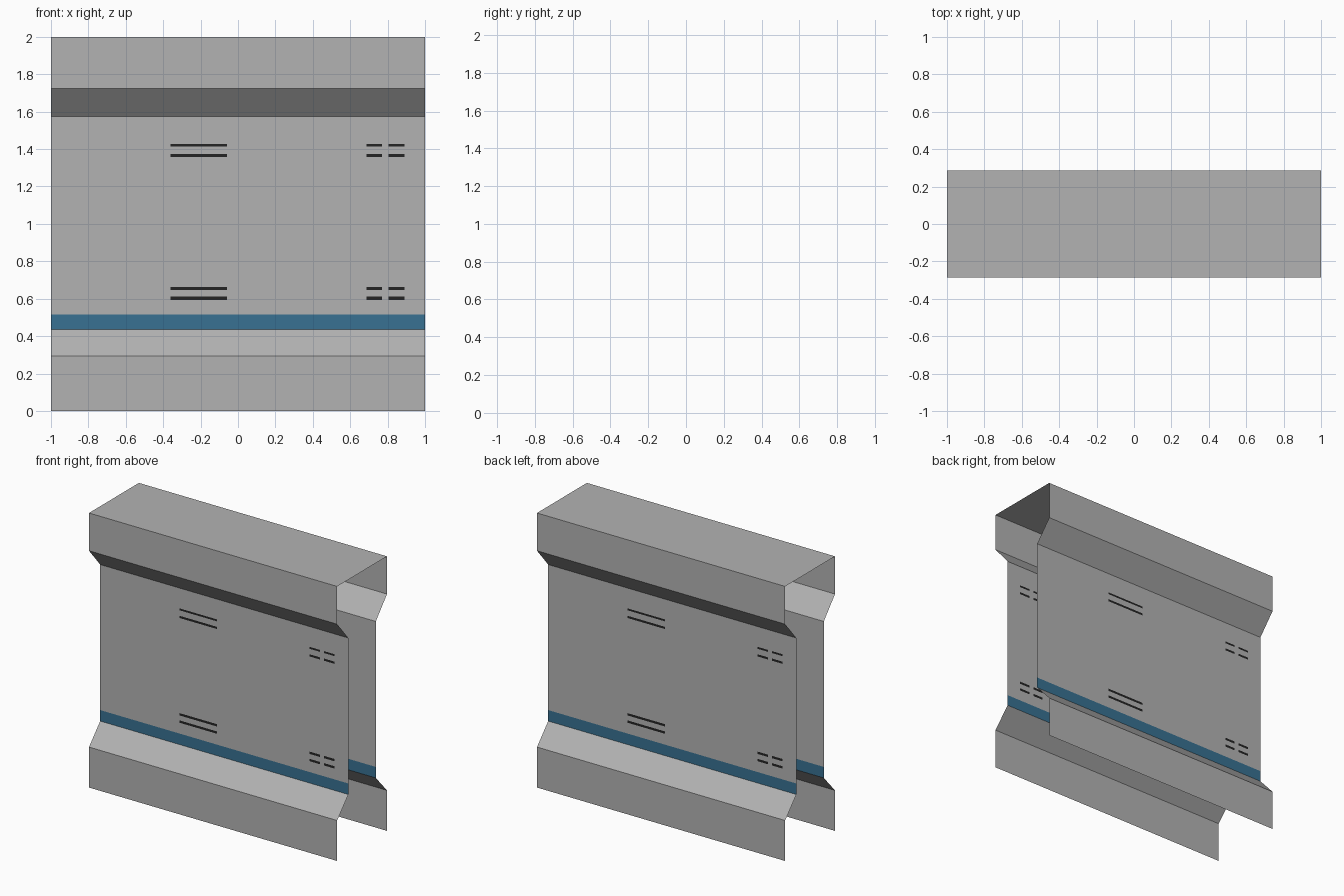
import bpy, bmesh, math
from mathutils import Matrix

if "Cube" in bpy.data.objects:
    bpy.data.objects.remove(bpy.data.objects["Cube"])


def material(name, rgb):
    m = bpy.data.materials.new(name)
    m.diffuse_color = (*rgb, 1)
    m.use_nodes = True
    m.node_tree.nodes["Principled BSDF"].inputs["Base Color"].default_value = m.diffuse_color
    return m


MATS = [material("concrete grey", (0.45, 0.45, 0.45)),
        material("stripe blue", (0.04, 0.167, 0.287)),
        material("vent black", (0.017, 0.017, 0.017))]

OUT, IN = 0.287, 0.158                      # outer and recessed depth
BARS_X = [(-0.36, -0.058), (0.688, 0.77), (0.804, 0.89)]
BARS_Z = [(0.594, 0.611), (0.647, 0.664), (1.357, 1.373), (1.413, 1.427)]
STRIPE = (0.435, 0.515)


def sheet(name, profile, xs=(-1, 1), rule=None, turned=False):
    """Extrude a (y, z) profile along x as a thin open sheet."""
    bm = bmesh.new()
    rows = [[bm.verts.new((x, y, z)) for x in xs] for y, z in profile]
    for a, b in zip(rows, rows[1:]):
        for i in range(len(xs) - 1):
            f = bm.faces.new((a[i], a[i + 1], b[i + 1], b[i]))
            if rule:
                f.material_index = rule(f.calc_center_median())
    if turned:                              # half turn gives the back side
        bm.transform(Matrix.Rotation(math.pi, 4, 'Z'))
    me = bpy.data.meshes.new(name)
    bm.to_mesh(me)
    bm.free()
    for m in MATS:
        me.materials.append(m)
    ob = bpy.data.objects.new(name, me)
    bpy.context.collection.objects.link(ob)
    return ob


def wall_colour(c):
    if c.z < STRIPE[1]:
        return 1
    in_x = any(a < c.x < b for a, b in BARS_X)
    in_z = any(a < c.z < b for a, b in BARS_Z)
    return 2 if in_x and in_z else 0


# Cut lines of the recessed wall
wall_x = [-1] + [v for p in BARS_X for v in p] + [1]
wall_z = list(STRIPE) + [v for p in BARS_Z for v in p] + [1.575]

for side, turned in (("front", False), ("back", True)):
    # Bottom skirt with sloped ledge
    sheet(side + "_skirt", [(-OUT, 0), (-OUT, 0.295), (-IN, 0.435)], turned=turned)
    # Recessed wall with painted stripe and vent slots
    sheet(side + "_wall", [(-IN, z) for z in wall_z], wall_x, wall_colour, turned)
    # Overhanging upper band
    sheet(side + "_upper_band", [(-IN, 1.575), (-OUT, 1.725), (-OUT, 2)], turned=turned)

# Flat top
sheet("top_cap", [(-OUT, 2), (OUT, 2)])
